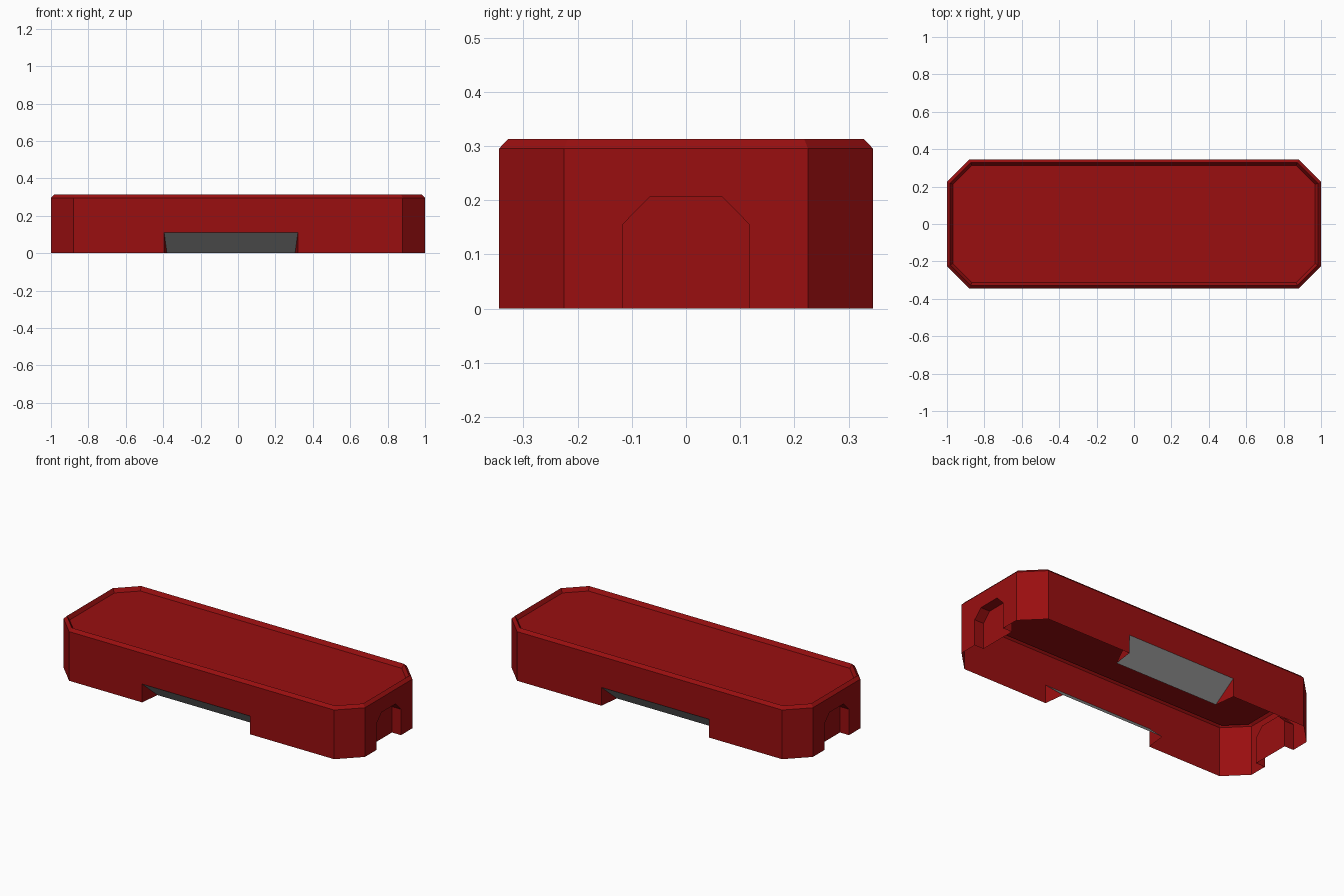
import bpy, bmesh

cube = bpy.data.objects.get("Cube")
if cube:
    bpy.data.objects.remove(cube, do_unlink=True)


def make_material(name, color):
    mat = bpy.data.materials.new(name)
    mat.use_nodes = True
    mat.diffuse_color = color
    mat.node_tree.nodes["Principled BSDF"].inputs["Base Color"].default_value = color
    return mat


RED = make_material("deep red", (0.32, 0.0045, 0.005, 1))
GREY = make_material("mid grey", (0.33, 0.33, 0.33, 1))

HALF_X, HALF_Y, CUT = 1.0, 0.345, 0.12
WALL_TOP, RIM_TOP, PANEL_Z = 0.295, 0.313, 0.29
SLOT_L, SLOT_R, SLOT_H = -0.395, 0.32, 0.11
RAMP_DEPTH, TAPER = 0.125, 0.015
RECESS = 0.06
ARCH = [(-0.117, 0), (-0.117, 0.155), (-0.066, 0.207),
        (0.066, 0.207), (0.117, 0.155), (0.117, 0)]


def build(name, faces, mat):
    """Make an object from a list of polygons, welding shared corners."""
    bm = bmesh.new()
    for face in faces:
        bm.faces.new([bm.verts.new(p) for p in face])
    bmesh.ops.remove_doubles(bm, verts=bm.verts, dist=0.0001)
    bmesh.ops.recalc_face_normals(bm, faces=bm.faces)
    mesh = bpy.data.meshes.new(name)
    bm.to_mesh(mesh)
    bm.free()
    mesh.materials.append(mat)
    obj = bpy.data.objects.new(name, mesh)
    bpy.context.collection.objects.link(obj)
    return obj


def octagon(inset, z):
    """Rectangle with cut corners, shrunk evenly by inset."""
    x, y = HALF_X - inset, HALF_Y - inset
    cx, cy = HALF_X - CUT - inset * 0.414, HALF_Y - CUT - inset * 0.414
    return [(cx, -y, z), (x, -cy, z), (x, cy, z), (cx, y, z),
            (-cx, y, z), (-x, cy, z), (-x, -cy, z), (-cx, -y, z)]


def strip(a, b, closed=False):
    """Quads joining two rows of points."""
    n = len(a)
    return [(a[i], a[(i + 1) % n], b[(i + 1) % n], b[i])
            for i in range(n if closed else n - 1)]


# Shell: bevelled rim, sunken top panel, and cut corners
base, wall = octagon(0, 0), octagon(0, WALL_TOP)
rim, panel = octagon(0.017, RIM_TOP), octagon(0.031, PANEL_Z)
shell = strip(wall, rim, True) + strip(rim, panel, True) + [panel]
for i in (0, 2, 4, 6):
    j = (i + 1) % 8
    shell.append((base[i], base[j], wall[j], wall[i]))

# Long walls, each notched by a slot with tapered cheeks
cx, cy = HALF_X - CUT, HALF_Y - CUT
for side in (-1, 1):
    y, inner = side * HALF_Y, side * (HALF_Y - RAMP_DEPTH)
    outline = [(-cx, 0), (SLOT_L, 0), (SLOT_L, SLOT_H), (SLOT_R, SLOT_H),
               (SLOT_R, 0), (cx, 0), (cx, WALL_TOP), (-cx, WALL_TOP)]
    shell.append([(x, y, z) for x, z in outline])
    for x, shift in ((SLOT_L, TAPER), (SLOT_R, -TAPER)):
        shell.append([(x, y, 0), (x, y, SLOT_H), (x + shift, inner, 0)])

# End walls, each with an arched recess
for side in (-1, 1):
    x, inner = side * HALF_X, side * (HALF_X - RECESS)
    outline = [(-cy, 0)] + ARCH + [(cy, 0), (cy, WALL_TOP), (-cy, WALL_TOP)]
    shell.append([(x, y, z) for y, z in outline])
    front = [(x, y, z) for y, z in ARCH]
    back = [(inner, y, z) for y, z in ARCH]
    shell += strip(front, back) + [back]

build("cover_shell", shell, RED)

# Sloped grey panels leaning inward inside the slots
for name, side in (("front_slot_ramp", -1), ("back_slot_ramp", 1)):
    y, inner = side * HALF_Y, side * (HALF_Y - RAMP_DEPTH)
    quad = [(SLOT_L, y, SLOT_H), (SLOT_R, y, SLOT_H),
            (SLOT_R - TAPER, inner, 0), (SLOT_L + TAPER, inner, 0)]
    if side > 0:
        quad.reverse()
    ramp = build(name, [quad], GREY)
    # Keep the visible side facing out of the slot
    if ramp.data.polygons[0].normal.y * side < 0:
        ramp.data.flip_normals()
